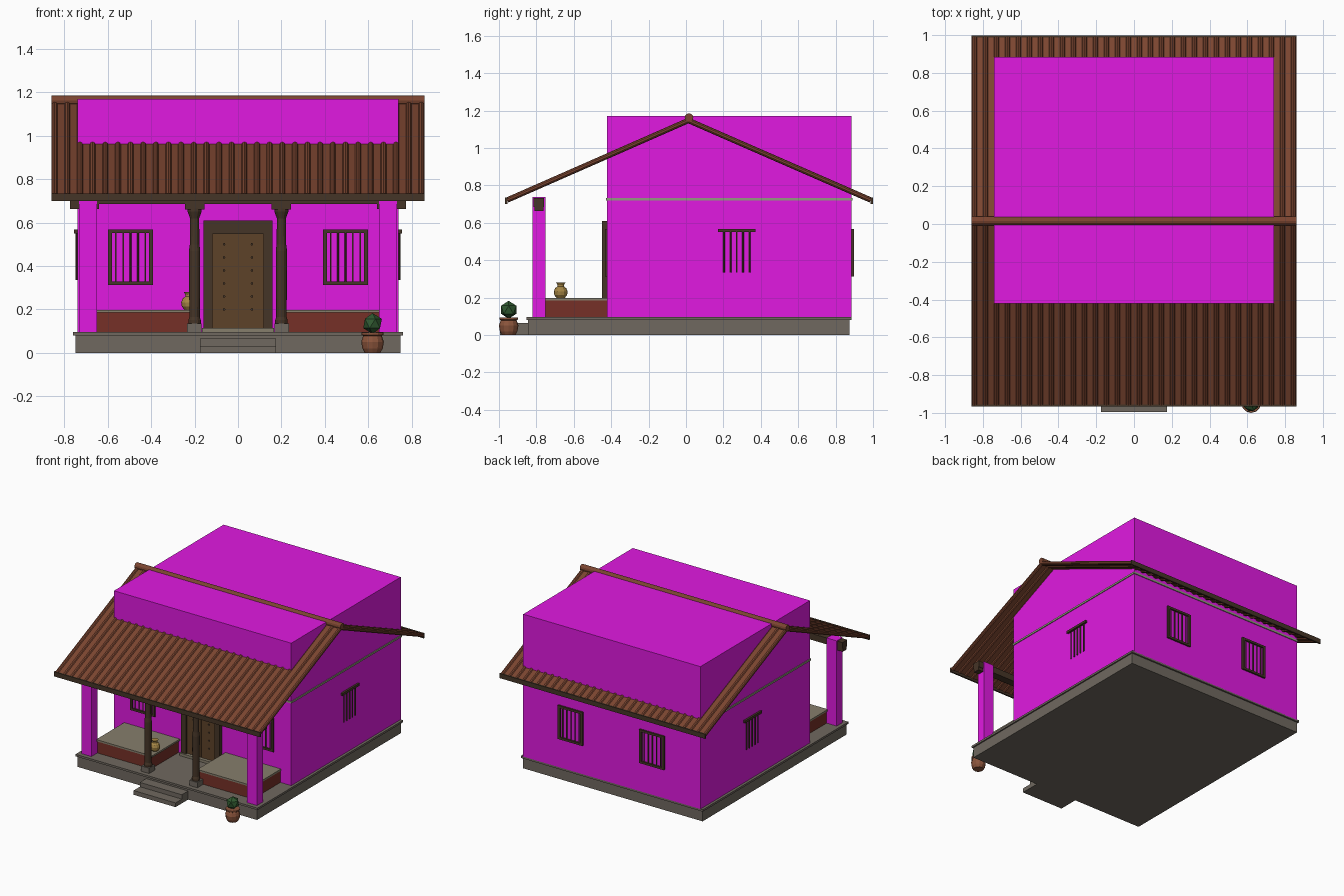
import bpy, math
from mathutils import Vector

if "Cube" in bpy.data.objects:
    bpy.data.objects.remove(bpy.data.objects["Cube"])


def mat(name, *rgb):
    m = bpy.data.materials.new(name)
    m.diffuse_color = (*rgb, 1)
    m.use_nodes = True
    m.node_tree.nodes["Principled BSDF"].inputs["Base Color"].default_value = m.diffuse_color
    return m


WALL = mat("wall_paint", 0.75, 0.01, 0.75)
STONE = mat("stone", 0.16, 0.14, 0.115)
SLAB = mat("bench_stone", 0.24, 0.21, 0.15)
TILE = mat("roof_tile", 0.2, 0.06, 0.03)
DARK = mat("dark_wood", 0.06, 0.035, 0.02)
WOOD = mat("door_wood", 0.11, 0.055, 0.022)
RED = mat("red_oxide", 0.18, 0.03, 0.02)
TRIM = mat("trim", 0.3, 0.32, 0.22)
CLAY = mat("clay", 0.26, 0.09, 0.045)
LEAF = mat("leaf", 0.03, 0.1, 0.03)
BRASS = mat("brass", 0.38, 0.24, 0.06)


def finish(name, m):
    o = bpy.context.object
    o.name = name
    o.data.materials.append(m)
    return o


def box(name, x, y, z, m):
    """Box from (min, max) pairs."""
    bpy.ops.mesh.primitive_cube_add(size=1, location=[(a + b) / 2 for a, b in (x, y, z)])
    bpy.context.object.scale = [b - a for a, b in (x, y, z)]
    return finish(name, m)


def rod(name, a, b, r, m, n=8):
    a, b = Vector(a), Vector(b)
    bpy.ops.mesh.primitive_cylinder_add(vertices=n, radius=r, depth=(b - a).length, location=(a + b) / 2)
    bpy.context.object.rotation_euler = (b - a).to_track_quat('Z', 'Y').to_euler()
    return finish(name, m)


def lathe(name, x, y, profile, m, n=12):
    verts = [(r * math.cos(2 * math.pi * i / n), r * math.sin(2 * math.pi * i / n), z)
             for r, z in profile for i in range(n)]
    faces = [(k * n + i, k * n + (i + 1) % n, (k + 1) * n + (i + 1) % n, (k + 1) * n + i)
             for k in range(len(profile) - 1) for i in range(n)]
    faces += [tuple(reversed(range(n))), tuple(range(len(verts) - n, len(verts)))]
    me = bpy.data.meshes.new(name)
    me.from_pydata(verts, [], faces)
    me.materials.append(m)
    o = bpy.data.objects.new(name, me)
    o.location = (x, y, 0)
    bpy.context.collection.objects.link(o)
    return o


# Plinth, lip and entrance steps
box("plinth", (-.75, .75), (-.845, .873), (0, .08), STONE)
box("plinth_lip", (-.76, .76), (-.853, .885), (.08, .095), STONE)
box("lower_step", (-.175, .175), (-.995, -.84), (0, .032), STONE)
box("upper_step", (-.175, .175), (-.92, -.84), (.03, .065), STONE)

# Main wall block rising through the roof, with trim band
box("wall_block", (-.74, .74), (-.422, .885), (.09, 1.17), WALL)
box("wall_trim", (-.746, .746), (-.428, .891), (.718, .732), TRIM)

# Ribbed roof slopes
ridge = Vector((0, .013, 1.147))
for side, ey in (("front", -.955), ("back", .987)):
    eave = Vector((0, ey, .722))
    d = eave - ridge
    slab = box(side + "_roof_slab", (-.86, .86), (-d.length / 2, d.length / 2), (-.005, .005), TILE)
    slab.location = (ridge + eave) / 2
    slab.rotation_euler = (math.atan2(d.z, d.y) if d.y > 0 else math.atan2(-d.z, -d.y), 0, 0)
    rib = rod(side + "_roof_rib", ridge + Vector((-.845, 0, 0)), eave + Vector((-.845, 0, 0)), .0145, TILE, 10)
    for i in range(1, 30):
        o = rib.copy()
        o.location.x += i * 1.69 / 29
        bpy.context.collection.objects.link(o)
    s = math.copysign(1, ey)
    box(side + "_fascia", (-.86, .86), tuple(sorted((ey, ey + s * .012))), (.7, .735), DARK)
rod("ridge_cap", (-.86, .016, 1.162), (.86, .016, 1.162), .023, TILE, 12)

# Porch beam
box("porch_beam", (-.775, .775), (-.815, -.758), (.685, .733), DARK)

for s in (-1, 1):
    def sx(a, b):
        return tuple(sorted((s * a, s * b)))
    # Corner pillar and bracket
    box("corner_pillar", sx(.65, .733), (-.82, -.75), (.09, .738), WALL)
    box("pillar_bracket", sx(.64, .775), (-.81, -.763), (.662, .69), DARK)
    # Turned wooden column on a stone base
    box("column_base", sx(.168, .235), (-.82, -.753), (.09, .135), STONE)
    lathe("wood_column", s * .2, -.787,
          [(.029, .13), (.029, .15), (.024, .165), (.026, .4), (.026, .47), (.022, .5),
           (.021, .62), (.032, .65), (.032, .665)], DARK)
    box("column_capital", sx(.155, .245), (-.815, -.758), (.66, .69), DARK)
    # Porch bench
    box("bench", sx(.2, .65), (-.75, -.42), (.09, .185), RED)
    box("bench_top", sx(.19, .655), (-.757, -.42), (.185, .198), SLAB)


def window(name, cx, y):
    """Barred frame on the front or back wall."""
    ys = (y - .01, y + .01)
    for s in (-1, 1):
        c = cx + s * .094
        box(name + "_jamb", (c - .009, c + .009), ys, (.313, .567), DARK)
    for z in (.313, .551):
        box(name + "_rail", (cx - .103, cx + .103), ys, (z, z + .016), DARK)
    for i in range(5):
        x = cx + (i - 2) * .034
        rod(name + "_bar", (x, y, .32), (x, y, .56), .004, DARK)


for s in (-1, 1):
    window("front_window", s * .495, -.424)
    window("back_window", s * .34, .888)
    # Side windows: lintel and bars
    box("side_lintel", (s * .745 - .01, s * .745 + .01), (.17, .372), (.55, .568), DARK)
    for i in range(5):
        y = .271 + (i - 2) * .034
        rod("side_bar", (s * .743, y, .335), (s * .743, y, .555), .005, DARK)

# Door with frame, two leaves, threshold and studs
for s in (-1, 1):
    box("door_jamb", tuple(sorted((s * .118, s * .16))), (-.45, -.41), (.095, .61), DARK)
    box("door_leaf", tuple(sorted((s * .001, s * .12))), (-.438, -.415), (.11, .55), WOOD)
    for i in range(6):
        z = .2 + i * .06
        rod("door_stud", (s * .064, -.436, z), (s * .064, -.445, z), .006, DARK)
box("door_head", (-.16, .16), (-.45, -.41), (.548, .61), DARK)
box("door_threshold", (-.165, .165), (-.462, -.41), (.09, .115), SLAB)

# Brass water vase on the bench
lathe("vase", -.225, -.67, [(.02, .196), (.034, .213), (.037, .232), (.03, .25),
                            (.017, .26), (.017, .268), (.025, .28)], BRASS)

# Potted plant by the steps
lathe("plant_pot", .62, -.948, [(.036, 0), (.047, .02), (.052, .05), (.046, .07),
                                (.042, .078), (.05, .083), (.05, .093)], CLAY)
bpy.ops.mesh.primitive_ico_sphere_add(subdivisions=1, radius=.048, location=(.62, -.948, .135))
finish("plant_leaves", LEAF)
